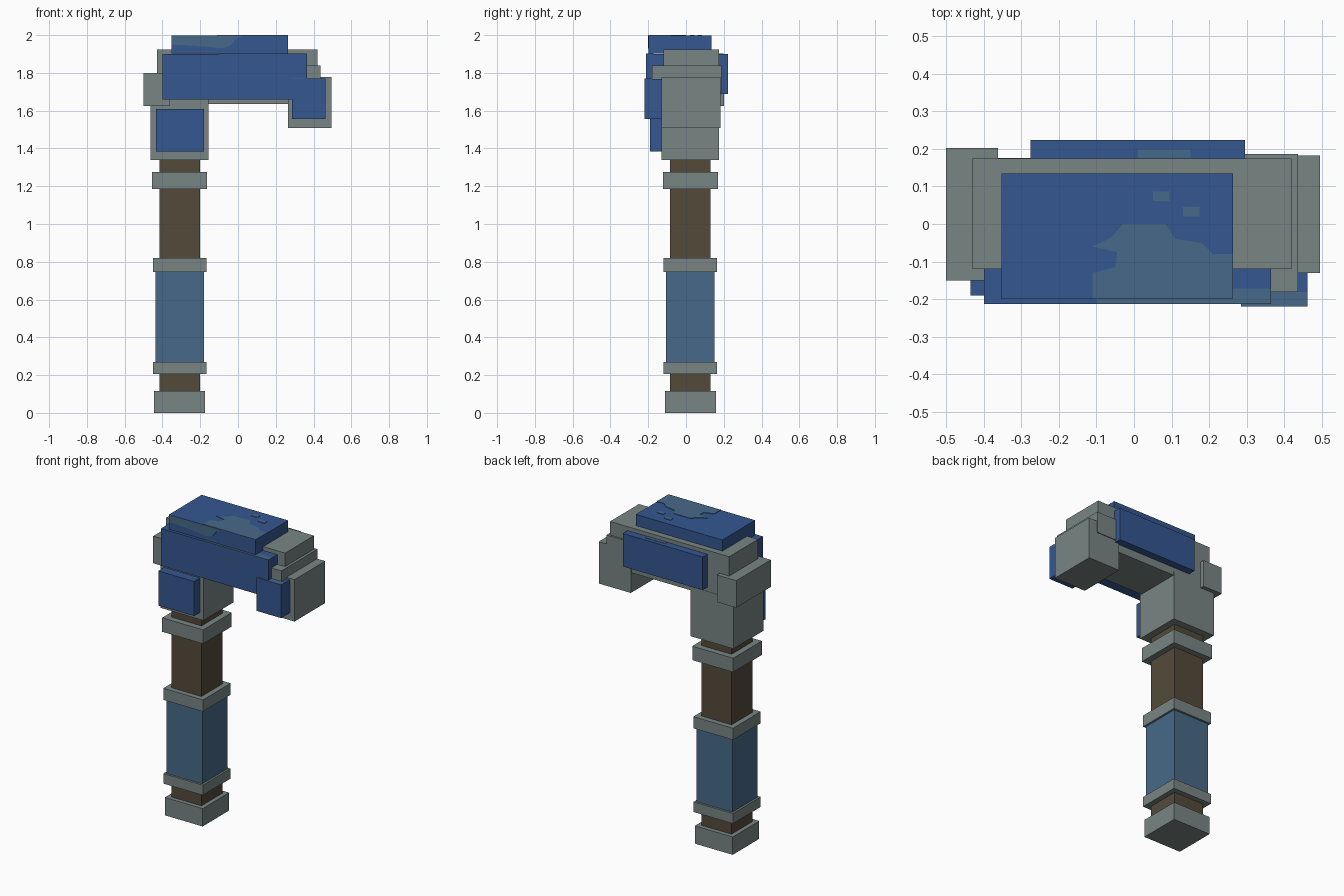
import bpy
import bmesh
from mathutils import Vector

cube = bpy.data.objects.get("Cube")
if cube:
    bpy.data.objects.remove(cube, do_unlink=True)


def material(name, rgb):
    linear = [((c / 255 + 0.055) / 1.055) ** 2.4 for c in rgb] + [1]
    mat = bpy.data.materials.new(name)
    mat.use_nodes = True
    mat.diffuse_color = linear
    shader = next(n for n in mat.node_tree.nodes if n.type == 'BSDF_PRINCIPLED')
    shader.inputs["Base Color"].default_value = linear
    return mat


steel = material("grey steel", (120, 134, 132))
blue = material("deep blue", (52, 87, 144))
pale = material("pale blue", (71, 105, 136))
wood = material("dark wood", (84, 74, 58))


def finish(name, bm, mat):
    bmesh.ops.recalc_face_normals(bm, faces=bm.faces)
    mesh = bpy.data.meshes.new(name)
    bm.to_mesh(mesh)
    bm.free()
    mesh.materials.append(mat)
    obj = bpy.data.objects.new(name, mesh)
    bpy.context.collection.objects.link(obj)
    return obj


def box(name, mat, x, y, z):
    """Box spanning the given (low, high) range on each axis."""
    bm = bmesh.new()
    bmesh.ops.create_cube(bm, size=1)
    for v in bm.verts:
        v.co = [lo + (c + 0.5) * (hi - lo) for c, (lo, hi) in zip(v.co, (x, y, z))]
    return finish(name, bm, mat)


def plate(name, mat, points, offset):
    """Thin painted plate: an outline extruded by a small offset."""
    bm = bmesh.new()
    face = bm.faces.new([bm.verts.new(p) for p in points])
    result = bmesh.ops.extrude_face_region(bm, geom=[face])
    moved = [g for g in result["geom"] if isinstance(g, bmesh.types.BMVert)]
    bmesh.ops.translate(bm, verts=moved, vec=Vector(offset))
    return finish(name, bm, mat)


# Handle: square sections centred on one axis
AXIS_X, AXIS_Y = -0.309, 0.023
for name, mat, half, z in (
    ("handle_shaft", wood, 0.107, (0.05, 1.4)),
    ("pommel", steel, 0.135, (0, 0.115)),
    ("lower_grip_ring", steel, 0.141, (0.205, 0.27)),
    ("grip_wrap", pale, 0.128, (0.27, 0.745)),
    ("upper_grip_ring", steel, 0.141, (0.745, 0.82)),
    ("neck_ring", steel, 0.146, (1.185, 1.275)),
    ("head_socket", steel, 0.153, (1.34, 1.66)),
):
    box(name, mat, (AXIS_X - half, AXIS_X + half), (AXIS_Y - half, AXIS_Y + half), z)

# Steel head
box("head_bar", steel, (-0.43, 0.42), (-0.12, 0.174), (1.635, 1.925))
box("rear_block", steel, (-0.5, -0.362), (-0.15, 0.202), (1.625, 1.8))
box("striking_block", steel, (0.266, 0.495), (-0.131, 0.182), (1.508, 1.778))
box("striking_collar", steel, (0.28, 0.437), (-0.181, 0.187), (1.7, 1.838))

# Blue armour panels
box("top_panel", blue, (-0.353, 0.264), (-0.198, 0.134), (1.902, 1.997))
box("front_panel", blue, (-0.4, 0.365), (-0.213, -0.11), (1.66, 1.9))
box("back_panel", blue, (-0.275, 0.295), (0.165, 0.223), (1.687, 1.9))
box("socket_panel", blue, (-0.435, -0.18), (-0.19, -0.12), (1.385, 1.608))
box("striking_panel", blue, (0.285, 0.462), (-0.22, -0.12), (1.555, 1.768))

# Pale worn paint on the top panel
worn_top = [(-0.11, -0.198), (-0.11, -0.13), (-0.05, -0.115), (-0.045, -0.075),
            (-0.11, -0.06), (-0.06, -0.035), (-0.03, 0), (0.085, 0),
            (0.11, -0.04), (0.18, -0.05), (0.21, -0.08), (0.264, -0.08), (0.264, -0.198)]
plate("worn_top_paint", pale, [(x, y, 1.997) for x, y in worn_top], (0, 0, 0.003))
for i, (x, y) in enumerate(((0.05, 0.061), (0.13, 0.02))):
    box(f"paint_chip_{i + 1}", pale, (x, x + 0.045), (y, y + 0.025), (1.997, 2))

# Pale worn paint on panel edges
worn_front = [(-0.353, 1.997), (-0.353, 1.95), (-0.24, 1.945), (-0.08, 1.93),
              (-0.04, 1.945), (-0.01, 1.98), (0.02, 1.997)]
plate("worn_front_edge", pale, [(x, -0.198, z) for x, z in worn_front], (0, -0.002, 0))
box("front_panel_edge_paint", pale, (-0.1, 0.365), (-0.213, -0.172), (1.899, 1.902))
box("striking_panel_edge_paint", pale, (0.285, 0.462), (-0.22, -0.181), (1.767, 1.77))
box("back_panel_edge_paint", pale, (0.01, 0.15), (0.176, 0.198), (1.899, 1.902))
